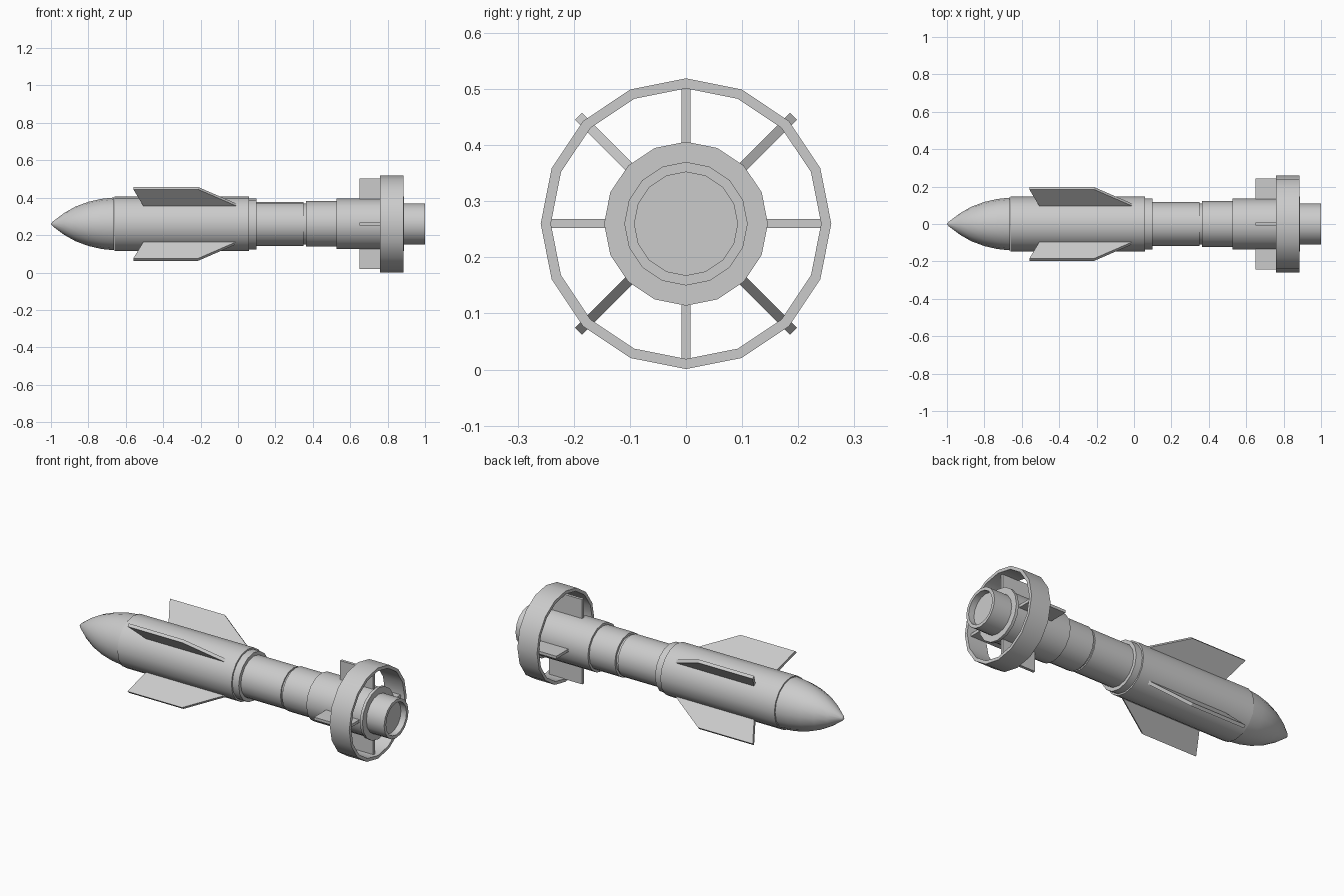
import bpy, bmesh, math
from mathutils import Matrix, Vector

if "Cube" in bpy.data.objects:
    bpy.data.objects.remove(bpy.data.objects["Cube"], do_unlink=True)

SIDES = 16
AXIS_Z = 0.26

grey = bpy.data.materials.new("light_grey")
grey.use_nodes = True
colour = (0.6, 0.6, 0.6, 1)
grey.diffuse_color = colour
grey.node_tree.nodes["Principled BSDF"].inputs["Base Color"].default_value = colour


def finish(name, bm, smooth=False):
    bmesh.ops.recalc_face_normals(bm, faces=bm.faces)
    mesh = bpy.data.meshes.new(name)
    bm.to_mesh(mesh)
    bm.free()
    mesh.materials.append(grey)
    obj = bpy.data.objects.new(name, mesh)
    obj.location.z = AXIS_Z
    bpy.context.collection.objects.link(obj)
    if smooth:
        bpy.ops.object.select_all(action='DESELECT')
        obj.select_set(True)
        bpy.context.view_layer.objects.active = obj
        bpy.ops.object.shade_smooth_by_angle(angle=math.radians(35))
    return obj


def lathe(name, profile, closed=False):
    """Spin (x, radius) points round the long axis."""
    bm = bmesh.new()
    verts = [bm.verts.new((x, 0, r)) for x, r in profile]
    edges = [bm.edges.new(pair) for pair in zip(verts, verts[1:])]
    if closed:
        edges.append(bm.edges.new((verts[-1], verts[0])))
    bmesh.ops.spin(bm, geom=verts + edges, axis=(1, 0, 0), cent=(0, 0, 0),
                   angle=math.tau, steps=SIDES, use_merge=True)
    bmesh.ops.remove_doubles(bm, verts=bm.verts, dist=1e-5)
    return finish(name, bm, True)


def fin(name, outline, thickness, angle):
    """Plate from an (x, radius) outline, turned round the long axis."""
    bm = bmesh.new()
    face = bm.faces.new([bm.verts.new((x, -thickness / 2, r)) for x, r in outline])
    out = bmesh.ops.extrude_face_region(bm, geom=[face])
    moved = [v for v in out["geom"] if isinstance(v, bmesh.types.BMVert)]
    bmesh.ops.translate(bm, verts=moved, vec=Vector((0, thickness, 0)))
    bmesh.ops.rotate(bm, verts=bm.verts, matrix=Matrix.Rotation(angle, 3, 'X'))
    return finish(name, bm)


# Pointed nose
lathe("nose_cone", [(-1, 0), (-0.99, 0.013), (-0.93, 0.058), (-0.87, 0.092),
                    (-0.80, 0.118), (-0.73, 0.134), (-0.662, 0.141), (-0.662, 0)])

# Main body and rear collar
lathe("main_body", [(-0.66, 0), (-0.66, 0.146), (0.06, 0.146), (0.06, 0)])
lathe("body_collar", [(0.06, 0), (0.06, 0.137), (0.1, 0.137), (0.1, 0)])

# Narrow motor sections with a groove between them
lathe("front_motor_section", [(0.1, 0), (0.1, 0.117), (0.35, 0.117), (0.35, 0)])
lathe("motor_groove", [(0.35, 0), (0.35, 0.109), (0.364, 0.109), (0.364, 0)])
lathe("rear_motor_section", [(0.364, 0), (0.364, 0.122), (0.526, 0.122), (0.526, 0)])

# Tail, flange and hollow nozzle
lathe("tail_section", [(0.526, 0), (0.526, 0.135), (0.88, 0.135), (0.88, 0)])
lathe("tail_flange", [(0.872, 0), (0.872, 0.146), (0.888, 0.146), (0.888, 0)])
lathe("nozzle", [(0.888, 0), (0.888, 0.11), (1, 0.11), (1, 0.092), (0.965, 0.092), (0.965, 0)])

# Ring round the tail
lathe("tail_ring", [(0.76, 0.241), (0.76, 0.259), (0.884, 0.259), (0.884, 0.241)], True)

# Four swept fins on the diagonals, four straight struts between them
for i in range(4):
    turn = i * math.pi / 2
    fin(f"body_fin_{i + 1}", [(-0.50, 0.13), (-0.56, 0.271), (-0.215, 0.271), (0.015, 0.13)],
        0.018, turn + math.pi / 4)
    fin(f"tail_strut_{i + 1}", [(0.65, 0.12), (0.65, 0.242), (0.86, 0.242), (0.86, 0.12)],
        0.016, turn)
